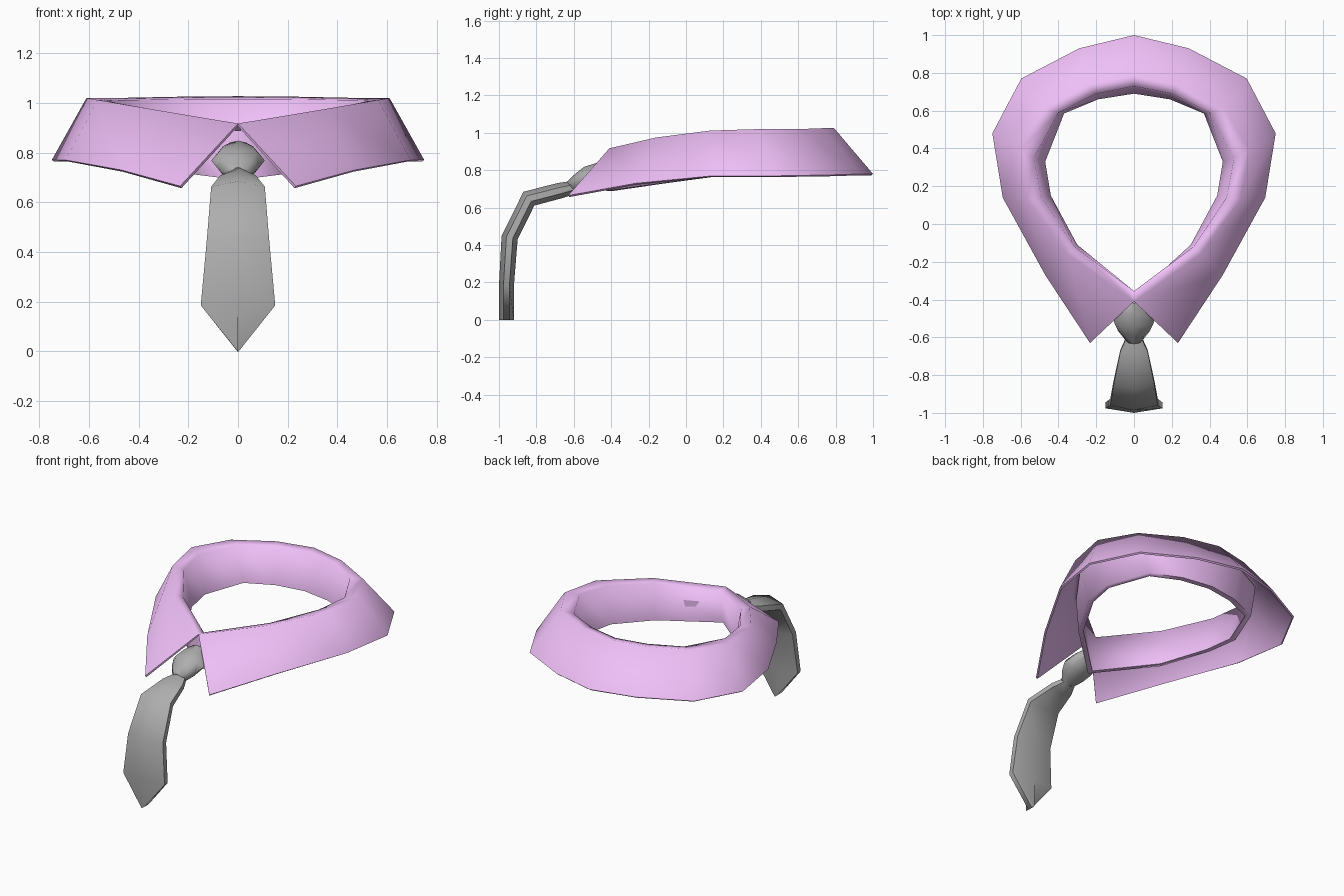
import bpy, bmesh, math
from mathutils import Vector

if "Cube" in bpy.data.objects:
    bpy.data.objects.remove(bpy.data.objects["Cube"])


def smooth(ob, angle):
    bpy.ops.object.select_all(action='DESELECT')
    ob.select_set(True)
    bpy.context.view_layer.objects.active = ob
    bpy.ops.object.shade_smooth_by_angle(angle=math.radians(angle))


def make(name, bm, color):
    me = bpy.data.meshes.new(name)
    bm.to_mesh(me)
    bm.free()
    ob = bpy.data.objects.new(name, me)
    bpy.context.collection.objects.link(ob)
    mat = bpy.data.materials.new(name + "_cloth")
    mat.diffuse_color = color
    mat.use_nodes = True
    mat.node_tree.nodes["Principled BSDF"].inputs["Base Color"].default_value = mat.diffuse_color
    me.materials.append(mat)
    return ob


def skin(bm, rings, closed):
    """Join neighbouring rows of points with quads."""
    rows = [[bm.verts.new(p) for p in r] for r in rings]
    n = len(rows[0])
    for a, b in zip(rows, rows[1:]):
        for j in range(n if closed else n - 1):
            k = (j + 1) % n
            bm.faces.new((a[j], a[k], b[k], b[j]))
    return rows


# Collar: each station runs hem -> outer fold -> inner fold -> band bottom
hem = [(0, 1.0, .78), (.29, .93, .78), (.597, .77, .775), (.75, .48, .77),
       (.695, .14, .77), (.47, -.27, .73), (.233, -.63, .665)]
fold = [(0, .79, 1.027), (.235, .74, 1.025), (.48, .61, 1.02), (.61, .39, 1.02),
        (.565, .13, 1.012), (.35, -.16, .975), (0, -.41, .917)]
inner = [(0, .73, 1.015), (.20, .69, 1.015), (.40, .59, 1.012), (.53, .35, 1.01),
         (.49, .14, 1.0), (.315, -.12, .965), (0, -.355, .908)]
band = [(0, .69, .78), (.19, .66, .78), (.37, .585, .775), (.47, .33, .77),
        (.44, .15, .765), (.30, -.11, .73), (0, -.385, .69)]
# outer side of the neck band, rising back up under the fold
lip = [(x * 1.07, .2 + (y - .2) * 1.07, z) for x, y, z in band]
under = [((a[0] + b[0]) / 2, (a[1] + b[1]) / 2, b[2] - .02) for a, b in zip(fold, inner)]
half = list(zip(hem, fold, inner, band, lip, under))
left = [[(-x, y, z) for x, y, z in s] for s in half[:0:-1]]
bm = bmesh.new()
skin(bm, left + half, False)
bm.normal_update()
top = max(bm.faces, key=lambda f: f.calc_center_median().z)
if top.normal.z < 0:
    bmesh.ops.reverse_faces(bm, faces=bm.faces[:])
bmesh.ops.remove_doubles(bm, verts=bm.verts[:], dist=.0005)
collar = make("collar", bm, (.86, .52, .93, 1))
mod = collar.modifiers.new("cloth_thickness", 'SOLIDIFY')
mod.thickness = .012
mod.offset = -1
bpy.context.view_layer.objects.active = collar
bpy.ops.object.modifier_apply(modifier=mod.name)
smooth(collar, 82)
# keep the cloth's hem edges crisp: sharpen around the thin border faces
bm = bmesh.new()
bm.from_mesh(collar.data)
for f in bm.faces:
    if min(e.calc_length() for e in f.edges) < .02:
        for e in f.edges:
            if e.calc_length() >= .02:
                e.smooth = False
bm.to_mesh(collar.data)
bm.free()


def loft(name, section, stations, angle):
    """Station: y, z, half width, half thickness, front direction in degrees above -y."""
    rings = []
    for y, z, w, t, deg in stations:
        n = Vector((0, -math.cos(math.radians(deg)), math.sin(math.radians(deg))))
        rings.append([Vector((0, y, z)) + Vector((a * w, 0, 0)) + n * (b * t)
                      for a, b in section])
    bm = bmesh.new()
    rows = skin(bm, rings, True)
    bm.faces.new(rows[0])
    bm.faces.new(rows[-1])
    bmesh.ops.recalc_face_normals(bm, faces=bm.faces[:])
    smooth(make(name, bm, (.42, .42, .42, 1)), angle)


# Tie knot
octagon = [(math.sin(i * math.pi / 4), math.cos(i * math.pi / 4)) for i in range(8)]
loft("tie_knot", octagon, [
    (-.405, .822, .045, .03, 60), (-.455, .795, .085, .05, 60),
    (-.515, .768, .108, .058, 60), (-.565, .74, .085, .05, 62),
    (-.62, .708, .042, .036, 66)], 60)

# Tie blade
blade = [(0, 1), (1, .4), (1, -.4), (0, -1), (-1, -.4), (-1, .4)]
loft("tie_blade", blade, [
    (-.605, .708, .042, .036, 68), (-.67, .692, .072, .042, 74),
    (-.84, .648, .108, .047, 52), (-.943, .44, .126, .044, 12),
    (-.96, .185, .15, .04, 0), (-.96, 0, .003, .04, 0)], 60)
